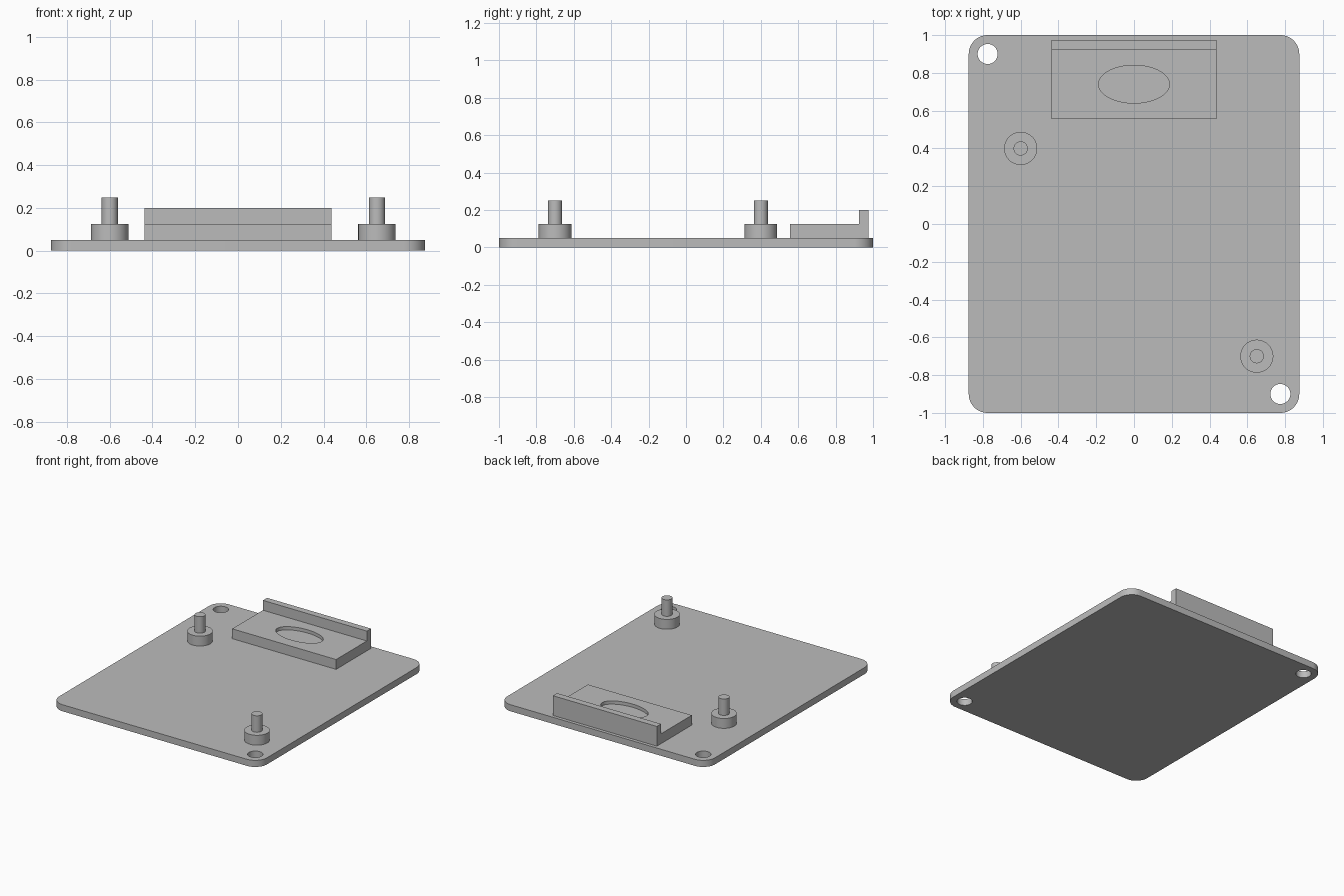
import bpy, bmesh, math

if "Cube" in bpy.data.objects:
    bpy.data.objects.remove(bpy.data.objects["Cube"])

grey = bpy.data.materials.new("grey")
grey.diffuse_color = (0.5, 0.5, 0.5, 1)
grey.use_nodes = True
grey.node_tree.nodes["Principled BSDF"].inputs["Base Color"].default_value = grey.diffuse_color


def prism(name, points, offset):
    """Solid made by sweeping a closed outline along an offset."""
    bm = bmesh.new()
    face = bm.faces.new([bm.verts.new(p) for p in points])
    top = bmesh.ops.extrude_face_region(bm, geom=[face], use_keep_orig=True)
    bmesh.ops.translate(bm, vec=offset,
                        verts=[g for g in top["geom"] if isinstance(g, bmesh.types.BMVert)])
    bmesh.ops.recalc_face_normals(bm, faces=bm.faces)
    mesh = bpy.data.meshes.new(name)
    bm.to_mesh(mesh)
    bm.free()
    mesh.materials.append(grey)
    obj = bpy.data.objects.new(name, mesh)
    bpy.context.collection.objects.link(obj)
    return obj


def arc(cx, cy, z, rx, ry, start=0, sweep=360, n=64):
    count = n if sweep == 360 else n + 1
    angles = [math.radians(start + sweep * i / n) for i in range(count)]
    return [(cx + rx * math.cos(a), cy + ry * math.sin(a), z) for a in angles]


def cut(obj, cutter):
    cutter.hide_render = True
    cutter.hide_viewport = False
    cutter.display_type = 'WIRE'
    mod = obj.modifiers.new("cut", 'BOOLEAN')
    mod.operation = 'DIFFERENCE'
    mod.solver = 'EXACT'
    mod.object = cutter
    bpy.context.view_layer.objects.active = obj
    bpy.ops.object.modifier_apply(modifier=mod.name)
    bpy.data.objects.remove(cutter)


# Base plate with rounded corners
outline = []
for i, (sx, sy) in enumerate([(1, 1), (-1, 1), (-1, -1), (1, -1)]):
    outline += arc(sx * 0.775, sy * 0.9, 0, 0.1, 0.1, 90 * i, 90, 16)
plate = prism("base_plate", outline, (0, 0, 0.05))

# Mounting holes in two opposite corners
for s in (-1, 1):
    cut(plate, prism("hole_cutter", arc(s * 0.775, -s * 0.9, -0.1, 0.053, 0.053), (0, 0, 0.3)))

# Rest block with raised back lip
profile = [(0.555, 0.05), (0.975, 0.05), (0.975, 0.2),
           (0.925, 0.2), (0.925, 0.125), (0.555, 0.125)]
block = prism("rest_block", [(-0.4375, y, z) for y, z in profile], (0.875, 0, 0))

# Shallow oval pocket in the block
cut(block, prism("pocket_cutter", arc(0, 0.74, 0.1, 0.1875, 0.1), (0, 0, 0.1)))

# Stepped posts: wide collar with a narrow pin
posts = []
for side, x, y in (("left", -0.6, 0.4), ("right", 0.65, -0.7)):
    posts.append(prism(side + "_collar", arc(x, y, 0.05, 0.0875, 0.0875), (0, 0, 0.075)))
    posts.append(prism(side + "_pin", arc(x, y, 0.125, 0.0375, 0.0375), (0, 0, 0.125)))

# Smooth round walls, keep edges sharp
bpy.ops.object.select_all(action='DESELECT')
for obj in [plate, block] + posts:
    obj.select_set(True)
bpy.context.view_layer.objects.active = plate
bpy.ops.object.shade_smooth_by_angle(angle=math.radians(30))
